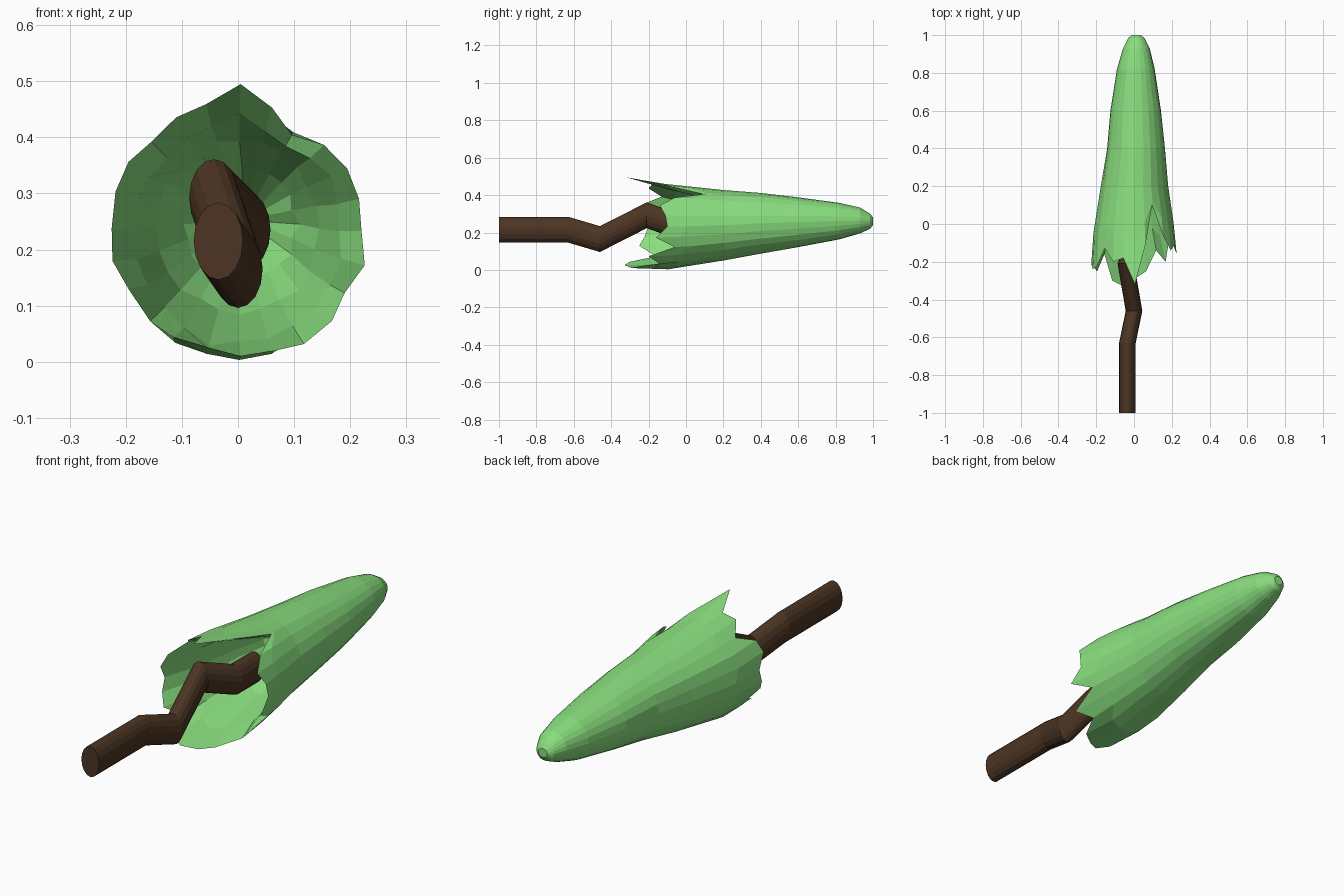
import bpy, bmesh, math, random

if "Cube" in bpy.data.objects:
    bpy.data.objects.remove(bpy.data.objects["Cube"])

random.seed(4)
N = 24


def material(name, col):
    m = bpy.data.materials.new(name)
    m.diffuse_color = (*col, 1)
    m.use_nodes = True
    m.node_tree.nodes["Principled BSDF"].inputs["Base Color"].default_value = m.diffuse_color
    return m


def finish(name, bm, mat):
    bmesh.ops.recalc_face_normals(bm, faces=bm.faces)
    me = bpy.data.meshes.new(name)
    bm.to_mesh(me)
    bm.free()
    me.materials.append(mat)
    ob = bpy.data.objects.new(name, me)
    bpy.context.collection.objects.link(ob)


def skin(bm, rings):
    for a, b in zip(rings, rings[1:]):
        n = len(a)
        for i in range(n):
            j = (i + 1) % n
            bm.faces.new((a[i], a[j], b[j], b[i]))


# Foliage cross-sections: y, left, right, bottom, top
SECTIONS = [(-0.33, -0.235, 0.245, 0.015, 0.497), (-0.16, -0.23, 0.235, -0.002, 0.467),
            (0.05, -0.2, 0.203, 0.026, 0.44), (0.2, -0.174, 0.179, 0.052, 0.426),
            (0.4, -0.144, 0.164, 0.088, 0.41), (0.6, -0.125, 0.144, 0.122, 0.387),
            (0.82, -0.09, 0.11, 0.163, 0.359), (0.93, -0.058, 0.083, 0.195, 0.333),
            (0.985, -0.03, 0.055, 0.22, 0.3), (1.0, -0.01, 0.035, 0.24, 0.28)]


def shell(y, ang, scale=1.0):
    yc = max(-0.33, min(1.0, y))
    for a, b in zip(SECTIONS, SECTIONS[1:]):
        if yc <= b[0]:
            t = (yc - a[0]) / (b[0] - a[0])
            l, r, lo, hi = [p + (q - p) * t for p, q in zip(a[1:], b[1:])]
            break
    return ((l + r) / 2 + math.cos(ang) * (r - l) / 2 * scale, y,
            max(0, (lo + hi) / 2 + math.sin(ang) * (hi - lo) / 2 * scale))


# Ragged lower rim: y for every 15 degrees, starting at +x
RIM = [-.10, -.11, -.14, -.06, .10, -.11, -.32, -.18, -.20, -.13, -.22, -.24,
       -.20, -.22, -.25, -.16, -.30, -.33, -.29, -.25, -.14, -.20, -.06, -.16]

bm = bmesh.new()
angles = [math.tau * i / N for i in range(N)]


def ring(ys, scale=1.0, jitter=0.0):
    return [bm.verts.new(shell(y, a, scale + random.uniform(-jitter, jitter)))
            for y, a in zip(ys, angles)]


rings = [
    # deep hollow inside
    ring([0.42] * N, 0.25, 0.03),
    ring([0.32] * N, 0.6, 0.05),
    ring([0.18 + random.uniform(-.03, .03) for _ in RIM], 0.8, 0.04),
    ring([r * 0.6 + 0.06 for r in RIM], 0.88, 0.03),
    # torn rim and outer skin
    ring(RIM, 0.985, 0.02),
    ring([r + (0.14 - r) * 0.45 for r in RIM], 1.0, 0.015)]
rings += [ring([y] * N, 1.0, 0.012) for y in (0.2, 0.4, 0.6, 0.82, 0.93, 0.985, 1.0)]
skin(bm, rings)
bm.faces.new(rings[0])
bm.faces.new(rings[-1])
finish("foliage", bm, material("leaf_green", (0.25, 0.73, 0.21)))

# Crooked trunk: oval sections swept along a bent path
bm = bmesh.new()
PATH = [(-0.035, -1, 0.215), (-0.035, -0.63, 0.215), (0, -0.46, 0.165),
        (-0.043, -0.21, 0.292), (0.014, -0.05, 0.235), (0.014, 0.1, 0.235)]
rings = []
for x, y, z in PATH:
    rings.append([bm.verts.new((x + 0.044 * math.cos(math.tau * i / 16), y,
                                z + 0.069 * math.sin(math.tau * i / 16)))
                  for i in range(16)])
skin(bm, rings)
bm.faces.new(rings[0])
bm.faces.new(rings[-1])
finish("trunk", bm, material("bark_brown", (0.072, 0.036, 0.017)))
